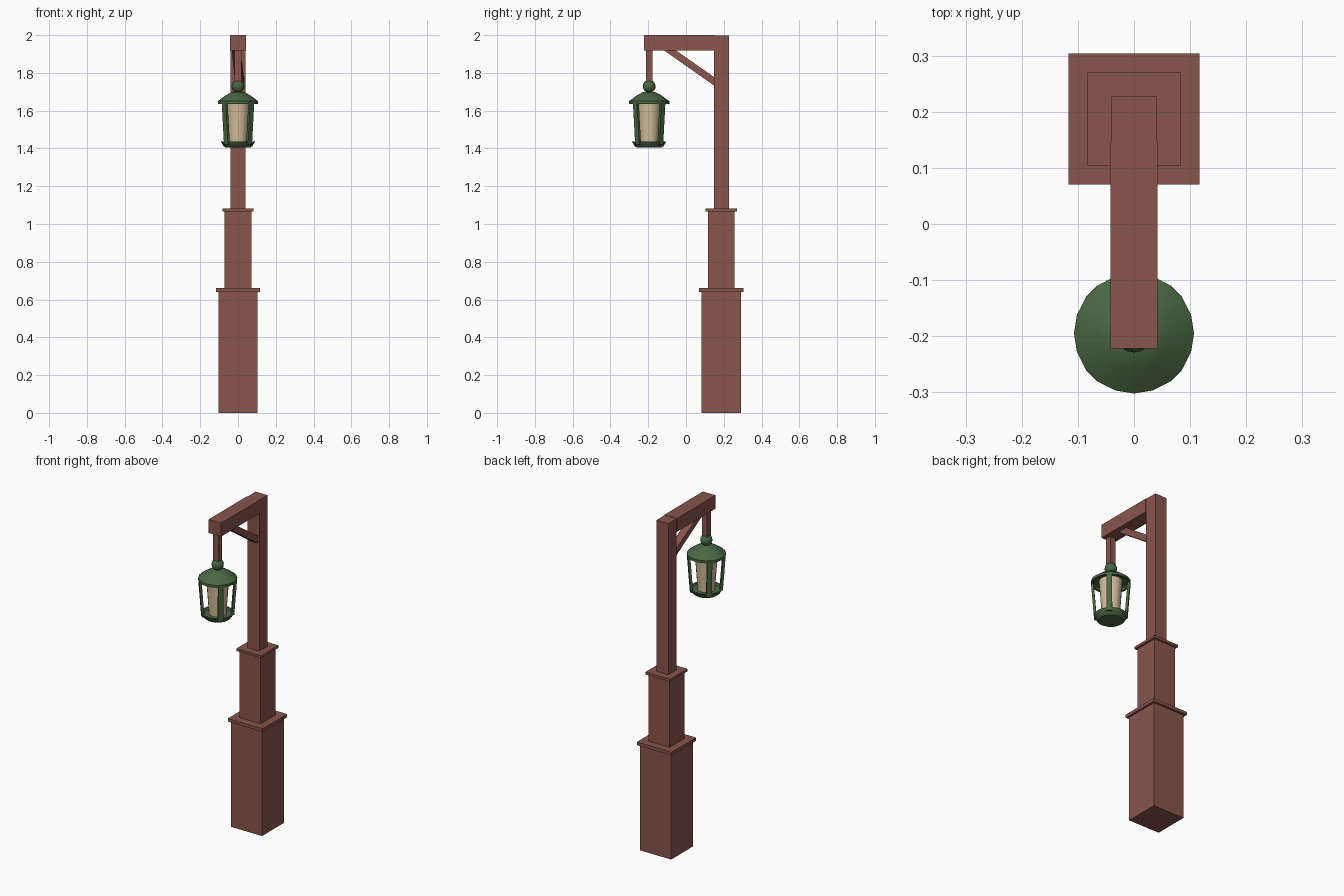
import bpy, bmesh, math
from mathutils import Matrix, Vector

if "Cube" in bpy.data.objects:
    bpy.data.objects.remove(bpy.data.objects["Cube"])


def material(name, rgb):
    m = bpy.data.materials.new(name)
    m.diffuse_color = (*rgb, 1)
    m.use_nodes = True
    m.node_tree.nodes["Principled BSDF"].inputs["Base Color"].default_value = m.diffuse_color
    return m


WOOD = material("red_brown_wood", (0.25, 0.09, 0.073))
GREEN = material("green_metal", (0.068, 0.135, 0.056))
GLASS = material("cream_glass", (0.66, 0.52, 0.33))
POST_Y, LAMP_Y = 0.187, -0.195


def finish(name, bm, mat, smooth=False):
    bmesh.ops.recalc_face_normals(bm, faces=bm.faces[:])
    me = bpy.data.meshes.new(name)
    bm.to_mesh(me)
    bm.free()
    me.materials.append(mat)
    ob = bpy.data.objects.new(name, me)
    bpy.context.collection.objects.link(ob)
    if smooth:
        bpy.ops.object.select_all(action='DESELECT')
        ob.select_set(True)
        bpy.context.view_layer.objects.active = ob
        bpy.ops.object.shade_smooth_by_angle(angle=math.radians(35))
    return ob


def loft(name, rings, mat, smooth=False):
    """Skin equal-length rings of points and cap both ends."""
    bm = bmesh.new()
    vs = [[bm.verts.new(p) for p in r] for r in rings]
    n = len(vs[0])
    for a, b in zip(vs, vs[1:]):
        for i in range(n):
            j = (i + 1) % n
            bm.faces.new((a[i], a[j], b[j], b[i]))
    bm.faces.new(vs[0])
    bm.faces.new(vs[-1])
    return finish(name, bm, mat, smooth)


def box(name, x, y0, y1, z0, z1, mat):
    ring = lambda z: [(-x, y0, z), (x, y0, z), (x, y1, z), (-x, y1, z)]
    return loft(name, [ring(z0), ring(z1)], mat)


def lathe(name, profile, mat, n=20):
    return loft(name, [[(r * math.cos(2 * math.pi * i / n),
                         LAMP_Y + r * math.sin(2 * math.pi * i / n), z)
                        for i in range(n)] for r, z in profile], mat, True)


# Stepped post
for name, h, z0, z1 in [("post_base", 0.104, 0, 0.641), ("base_cap", 0.117, 0.641, 0.66),
                        ("post_middle", 0.071, 0.66, 1.066), ("middle_cap", 0.083, 1.066, 1.081),
                        ("post_upper", 0.04, 1.081, 1.998)]:
    box(name, h, POST_Y - h, POST_Y + h, z0, z1, WOOD)

# Arm and hanger
box("arm", 0.042, -0.222, 0.147, 1.918, 2.0, WOOD)
box("hanger", 0.018, LAMP_Y - 0.018, LAMP_Y + 0.018, 1.75, 1.918, WOOD)

# Diagonal brace, slightly askew
loft("brace", [[(-0.033, -0.125, 1.925), (0.012, -0.125, 1.925),
                (0.012, -0.062, 1.925), (-0.033, -0.062, 1.925)],
               [(-0.014, 0.15, 1.732), (0.031, 0.15, 1.732),
                (0.031, 0.15, 1.777), (-0.014, 0.15, 1.777)]], WOOD)

# Lantern ball, roof, glass and base
bm = bmesh.new()
bmesh.ops.create_uvsphere(bm, u_segments=16, v_segments=10, radius=0.034,
                          matrix=Matrix.Translation((0, LAMP_Y, 1.729)))
finish("lantern_ball", bm, GREEN, True)
lathe("lantern_roof", [(0.03, 1.700), (0.065, 1.681), (0.107, 1.65), (0.107, 1.635),
                       (0.095, 1.635), (0.09, 1.65)], GREEN)
lathe("lantern_glass", [(0.048, 1.43), (0.064, 1.652)], GLASS)
lathe("lantern_base", [(0.066, 1.405), (0.076, 1.412), (0.092, 1.438), (0.082, 1.438),
                       (0.075, 1.43)], GREEN)

# Four leaning corner bars
for k in range(4):
    a = math.radians(45 + 90 * k)
    out, side = Vector((math.cos(a), math.sin(a), 0)), Vector((-math.sin(a), math.cos(a), 0))
    rings = []
    for r, z in [(0.083, 1.42), (0.1, 1.648)]:
        c = Vector((0, LAMP_Y, z)) + out * r
        rings.append([c + out * u * 0.007 + side * v * 0.015
                      for u, v in [(-1, -1), (1, -1), (1, 1), (-1, 1)]])
    loft(f"lantern_bar_{k + 1}", rings, GREEN)
